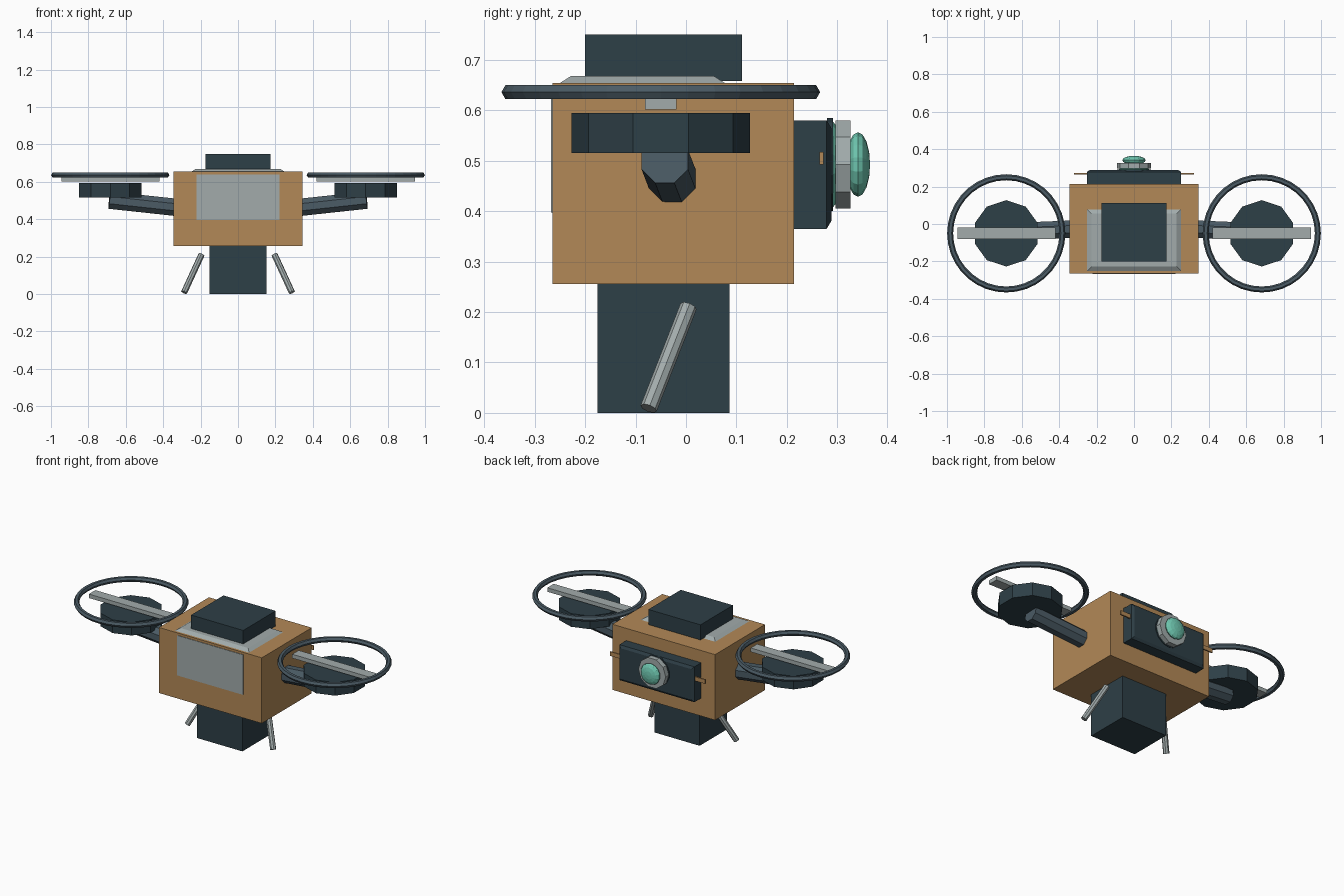
import bpy, bmesh
from math import pi
from mathutils import Vector, Matrix

if "Cube" in bpy.data.objects:
    bpy.data.objects.remove(bpy.data.objects["Cube"])


def material(name, rgb):
    m = bpy.data.materials.new(name)
    m.diffuse_color = (*rgb, 1)
    m.use_nodes = True
    m.node_tree.nodes["Principled BSDF"].inputs["Base Color"].default_value = m.diffuse_color
    return m


TAN = material("tan", (0.45, 0.25, 0.095))
DARK = material("dark_slate", (0.027, 0.05, 0.063))
STEEL = material("blue_steel", (0.07, 0.105, 0.13))
GREY = material("pale_grey", (0.36, 0.41, 0.41))
TEAL = material("teal", (0.16, 0.58, 0.44))


def finish(bm, name, mat):
    bmesh.ops.recalc_face_normals(bm, faces=bm.faces)
    me = bpy.data.meshes.new(name)
    bm.to_mesh(me)
    bm.free()
    me.materials.append(mat)
    ob = bpy.data.objects.new(name, me)
    bpy.context.collection.objects.link(ob)
    return ob


def box(name, lo, hi, mat, chamfer=None):
    """Box from corner to corner; chamfer = (axis, inset, depth) tapers the + side."""
    lo, hi = Vector(lo), Vector(hi)
    bm = bmesh.new()
    bmesh.ops.create_cube(bm, size=1)
    for v in bm.verts:
        v.co = Vector((lo[i] + (v.co[i] + 0.5) * (hi[i] - lo[i]) for i in range(3)))
    if chamfer:
        axis, inset, depth = chamfer
        bm.normal_update()
        face = max(bm.faces, key=lambda f: f.calc_center_median()[axis])
        for v in face.verts:
            v.co[axis] -= depth
        new = bmesh.ops.extrude_discrete_faces(bm, faces=[face])["faces"][0]
        mid = (lo + hi) / 2
        for v in new.verts:
            for i in range(3):
                if i == axis:
                    v.co[i] = hi[i]
                else:
                    v.co[i] -= inset if v.co[i] > mid[i] else -inset
        # close the slope between the rim and the inset face
        edges = [e for e in bm.edges if e.is_boundary]
        bmesh.ops.bridge_loops(bm, edges=edges)
    return finish(bm, name, mat)


def rod(name, a, b, radius, sides, mat, turn=0.0):
    a, b = Vector(a), Vector(b)
    d = b - a
    rot = d.to_track_quat('Z', 'Y').to_matrix().to_4x4()
    bm = bmesh.new()
    bmesh.ops.create_cone(bm, cap_ends=True, segments=sides, radius1=radius, radius2=radius,
                          depth=d.length,
                          matrix=Matrix.Translation((a + b) / 2) @ rot @ Matrix.Rotation(turn, 4, 'Z'))
    return finish(bm, name, mat)


def lens(name, centre, r, depth, mat):
    bm = bmesh.new()
    bmesh.ops.create_uvsphere(bm, u_segments=14, v_segments=8, radius=1,
                              matrix=Matrix.Translation(centre) @ Matrix.Diagonal((r, depth, r, 1))
                              @ Matrix.Rotation(pi / 2, 4, 'X'))
    return finish(bm, name, mat)


# Main body and blocks above and below
box("body", (-0.345, -0.265, 0.256), (0.345, 0.214, 0.654), TAN)
box("lower_block", (-0.152, -0.175, 0), (0.152, 0.086, 0.27), DARK)
box("top_plate", (-0.25, -0.25, 0.64), (0.25, 0.077, 0.668), GREY, (2, 0.022, 0.014))
box("top_block", (-0.175, -0.2, 0.658), (0.175, 0.111, 0.75), DARK)
box("front_panel", (-0.221, -0.268, 0.397), (0.221, -0.25, 0.64), GREY)

# Rear sensor housing with stacked eye
box("rear_housing", (-0.252, 0.2, 0.365), (0.252, 0.288, 0.58), DARK, (1, 0.015, 0.009))
rod("eye_base", (0, 0.28, 0.4925), (0, 0.291, 0.4925), 0.092, 14, DARK)
lens("eye_backing", (0, 0.29, 0.4925), 0.086, 0.016, TEAL)
rod("eye_ring", (0, 0.296, 0.4925), (0, 0.326, 0.4925), 0.092, 10, GREY, pi / 2)
lens("eye_lens", (0, 0.341, 0.4925), 0.064, 0.024, TEAL)

for s, side in ((1, "right"), (-1, "left")):
    x, y = s * 0.683, -0.05
    # Rear housing tab
    x0, x1 = sorted((s * 0.24, s * 0.32))
    box(side + "_tab", (x0, 0.265, 0.492), (x1, 0.273, 0.517), TAN)
    # Arm, motor and blade
    rod(side + "_arm", (s * 0.28, -0.025, 0.458), (s * 0.688, -0.042, 0.502), 0.05, 8, STEEL, pi / 8)
    rod(side + "_motor", (x, y, 0.515), (x, y, 0.595), 0.177, 10, DARK)
    box(side + "_blade", (x - 0.262, y - 0.031, 0.602), (x + 0.262, y + 0.031, 0.626), GREY)
    # Rotor guard ring
    bpy.ops.mesh.primitive_torus_add(location=(x, y, 0.636), major_radius=0.3, minor_radius=0.016,
                                     major_segments=36, minor_segments=6)
    ring = bpy.context.object
    ring.name = side + "_guard_ring"
    ring.data.materials.append(STEEL)
    # Slanted landing leg
    rod(side + "_leg", (s * 0.195, 0.005, 0.211), (s * 0.288, -0.074, 0.009), 0.017, 8, GREY)
